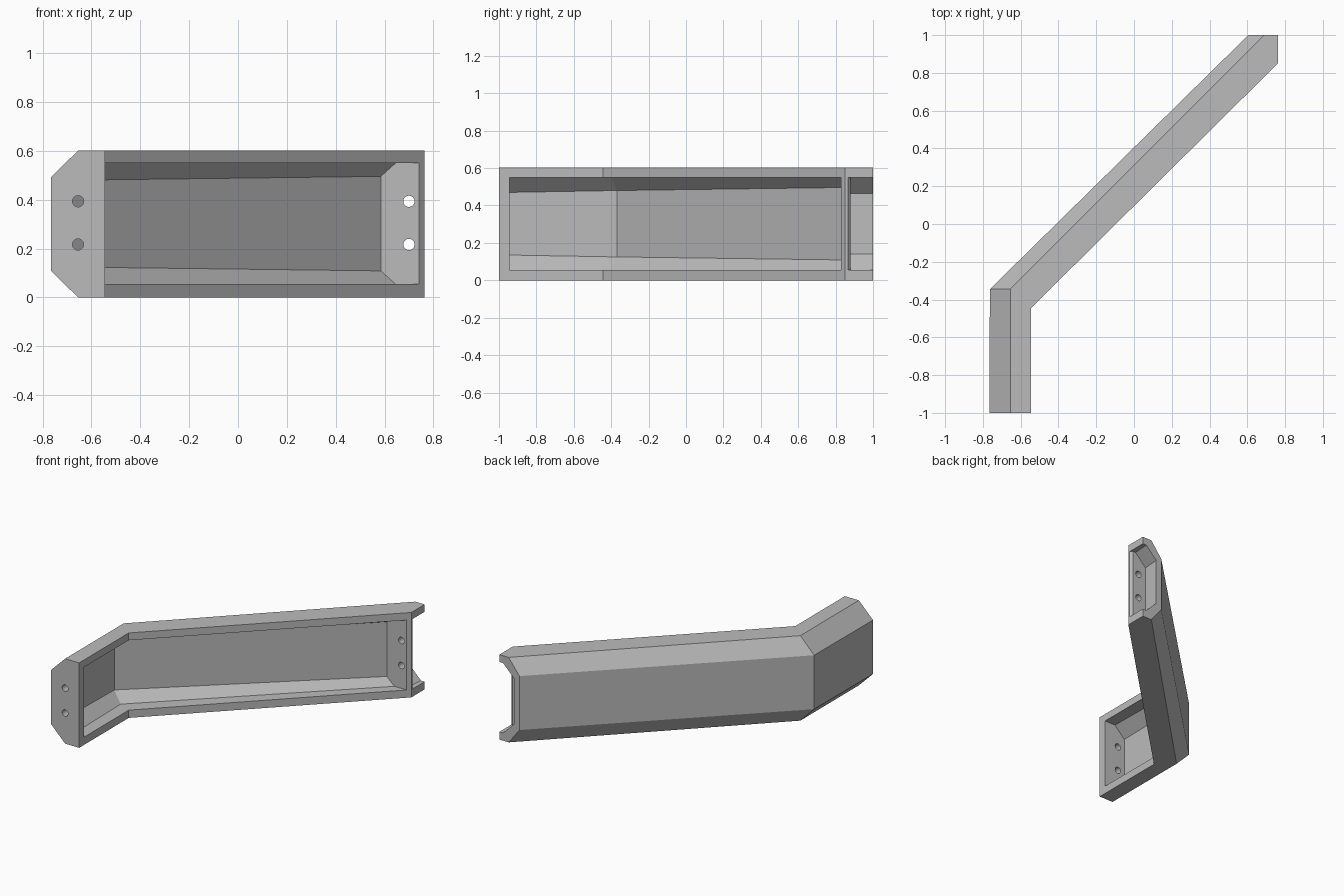
import bpy
import bmesh
import math
from mathutils import Matrix

cube = bpy.data.objects.get("Cube")
if cube:
    bpy.data.objects.remove(cube, do_unlink=True)

grey = bpy.data.materials.new("light_grey")
grey.use_nodes = True
grey.diffuse_color = (0.5, 0.5, 0.5, 1)
grey.node_tree.nodes["Principled BSDF"].inputs["Base Color"].default_value = (0.5, 0.5, 0.5, 1)


def make_object(name, bm):
    bmesh.ops.recalc_face_normals(bm, faces=bm.faces[:])
    mesh = bpy.data.meshes.new(name)
    bm.to_mesh(mesh)
    bm.free()
    mesh.materials.append(grey)
    obj = bpy.data.objects.new(name, mesh)
    bpy.context.scene.collection.objects.link(obj)
    return obj


def loft(stations, low, high):
    """Chamfered channel section: each station is (open, mid, back) in plan plus the
    height of the chamfer; low and high are the bottom and top of the section."""
    bm = bmesh.new()
    rings = []
    for opening, mid, back, rise in stations:
        section = [(opening, low), (mid, low), (back, low + rise),
                   (back, high - rise), (mid, high), (opening, high)]
        rings.append([bm.verts.new((p[0], p[1], z)) for p, z in section])
    for a, b in zip(rings, rings[1:]):
        for i in range(6):
            j = (i + 1) % 6
            bm.faces.new((a[i], a[j], b[j], b[i]))
    bm.faces.new(rings[0])
    bm.faces.new(rings[-1][::-1])
    return bm


def add_cut(target, cutter):
    cutter.hide_render = True
    cutter.hide_viewport = True
    mod = target.modifiers.new(cutter.name, 'BOOLEAN')
    mod.operation = 'DIFFERENCE'
    mod.solver = 'EXACT'
    mod.object = cutter


# Bent outer body, trimmed flat at its far side
body = loft([
    ((-0.545, -1), (-0.655, -1), (-0.766, -1), 0.11),
    ((-0.545, -0.445), (-0.655, -0.345), (-0.763, -0.345), 0.11),
    ((0.913, 1), (0.69, 1), (0.605, 1), 0.11)], 0, 0.602)
bmesh.ops.bisect_plane(body, geom=body.verts[:] + body.edges[:] + body.faces[:],
                       plane_co=(0.763, 0, 0), plane_no=(1, 0, 0), clear_outer=True)
bmesh.ops.holes_fill(body, edges=body.edges[:], sides=0)
bracket = make_object("angled_bracket", body)

# Hollow channel between the two end plates
add_cut(bracket, make_object("channel_cutter", loft([
    ((-0.45, -0.945), (-0.63, -0.945), (-0.71, -0.945), 0.08),
    ((-0.45, -0.484), (-0.64, -0.40), (-0.71, -0.37), 0.07),
    ((0.85, 0.83), (0.645, 0.83), (0.585, 0.83), 0.054)], 0.055, 0.55)))

# Open pocket behind the far end plate
add_cut(bracket, make_object("pocket_cutter", loft([
    ((0.745, 0.88), (0.725, 0.88), (0.64, 0.88), 0.085),
    ((0.80, 0.834), (0.73, 0.95), (0.645, 0.95), 0.085),
    ((0.80, 1.1), (0.74, 1.1), (0.655, 1.1), 0.085)], 0.055, 0.55)))

# Two screw holes in each end plate
for x, y in ((-0.655, -0.97), (0.70, 0.855)):
    for z in (0.217, 0.394):
        hole = bmesh.new()
        bmesh.ops.create_cone(hole, cap_ends=True, segments=32, radius1=0.023,
                              radius2=0.023, depth=0.09,
                              matrix=Matrix.Translation((x, y, z)) @ Matrix.Rotation(math.pi / 2, 4, 'X'))
        add_cut(bracket, make_object("hole_cutter", hole))
